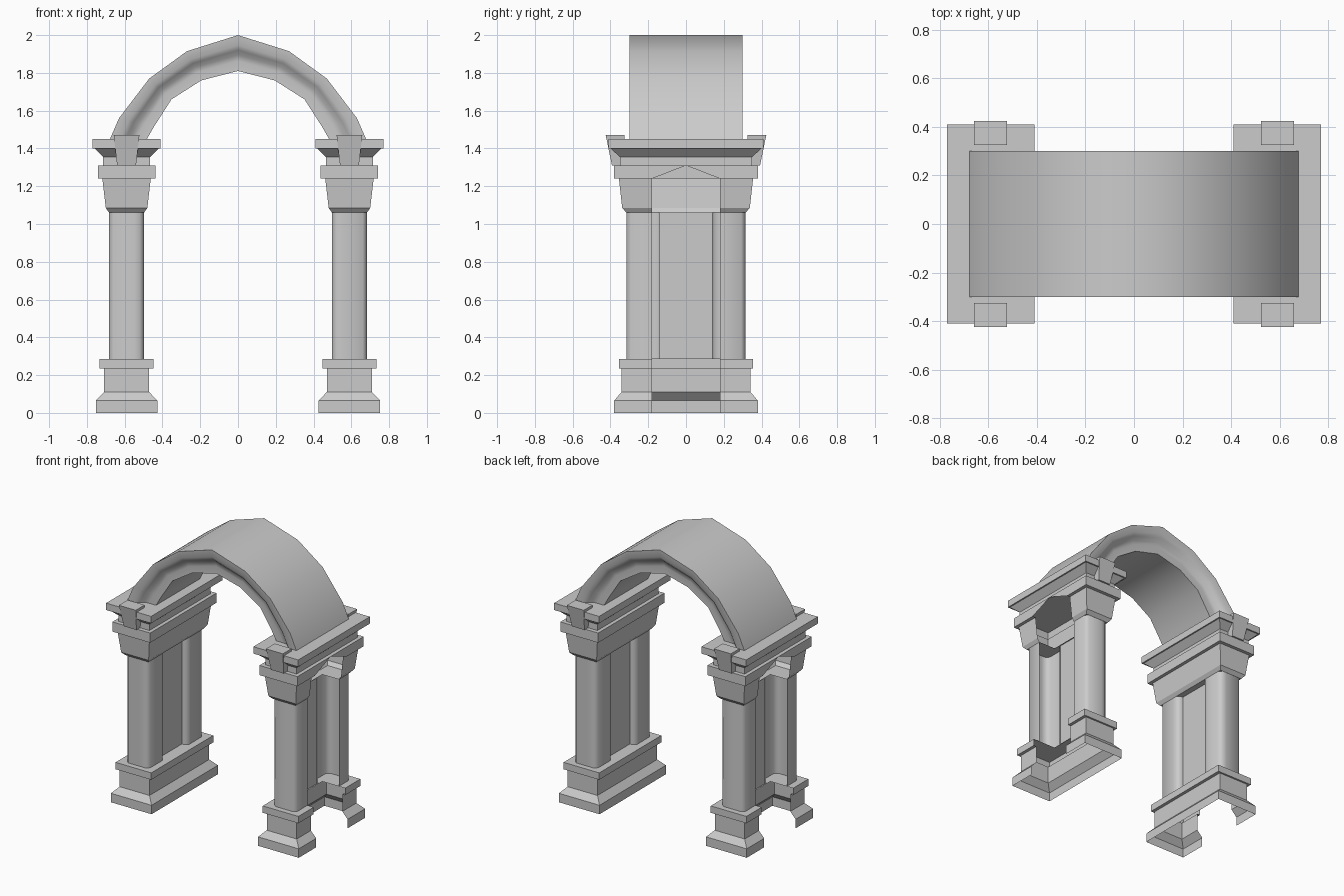
import bpy, bmesh, math
from mathutils import Vector

if "Cube" in bpy.data.objects:
    bpy.data.objects.remove(bpy.data.objects["Cube"])

CX = 0.59                      # pillar centre in x
CUT_X, CUT_Y = 0.55, 0.18      # open niche on the outer side
GABLE_LOW, GABLE_TOP = 1.24, 1.31


def cut_niche(bm):
    """Remove the shell inside the gabled niche on the outer side."""
    slope = (GABLE_TOP - GABLE_LOW) / CUT_Y
    planes = [((CUT_X, 0, 0), (1, 0, 0)),
              ((0, CUT_Y, 0), (0, 1, 0)), ((0, -CUT_Y, 0), (0, 1, 0)),
              ((0, 0, GABLE_TOP), (0, slope, 1)), ((0, 0, GABLE_TOP), (0, -slope, 1))]
    for co, no in planes:
        bmesh.ops.bisect_plane(bm, geom=bm.verts[:] + bm.edges[:] + bm.faces[:],
                               plane_co=co, plane_no=no, dist=1e-5)
    dead = []
    for f in bm.faces:
        c = f.calc_center_median()
        if c.x > CUT_X + 1e-4 and abs(c.y) < CUT_Y - 1e-4 and c.z < GABLE_TOP - slope * abs(c.y) - 1e-4:
            dead.append(f)
    bmesh.ops.delete(bm, geom=dead, context='FACES')


def finish(name, bm, mirror=(True, False), niche=False, smooth=None):
    bmesh.ops.recalc_face_normals(bm, faces=bm.faces[:])
    if niche:
        cut_niche(bm)
    me = bpy.data.meshes.new(name)
    bm.to_mesh(me)
    bm.free()
    ob = bpy.data.objects.new(name, me)
    bpy.context.collection.objects.link(ob)
    if smooth:
        bpy.ops.object.select_all(action='DESELECT')
        ob.select_set(True)
        bpy.context.view_layer.objects.active = ob
        bpy.ops.object.shade_smooth_by_angle(angle=math.radians(smooth))
    if any(mirror):
        m = ob.modifiers.new("mirror", 'MIRROR')
        m.use_axis = (mirror[0], mirror[1], False)
        m.use_mirror_merge = False
    return ob


def loft(rings, bottom=True, top=True):
    """Skin a list of closed point rings."""
    bm = bmesh.new()
    vr = [[bm.verts.new(p) for p in r] for r in rings]
    n = len(vr[0])
    for a, b in zip(vr, vr[1:]):
        for i in range(n):
            j = (i + 1) % n
            bm.faces.new((a[i], a[j], b[j], b[i]))
    if bottom:
        bm.faces.new(vr[0][::-1])
    if top:
        bm.faces.new(vr[-1])
    return bm


def rects(profile):
    return [[(CX + sx * hx, sy * hy, z) for sx, sy in ((-1, -1), (1, -1), (1, 1), (-1, 1))]
            for hx, hy, z in profile]


# Plinth: open-bottomed moulded shell
finish("plinth", loft(rects([(.163, .38, 0), (.163, .38, .065), (.12, .342, .11), (.12, .342, .235),
                             (.143, .355, .235), (.143, .355, .285)]), bottom=False), niche=True)

# Columns: rounded square shafts, front and back
h, a, cy = .0925, .07, .222
shape = [(h, -a), (h, a), (a, h), (-a, h), (-h, a), (-h, -a), (-a, -h), (a, -h)]
finish("column", loft([[(CX + x, y - cy, z) for x, y in shape] for z in (.285, 1.06)],
                      bottom=False, top=False), mirror=(True, True), niche=True, smooth=60)

# Panel between the columns
bm = bmesh.new()
bm.faces.new([bm.verts.new((.54, y, z)) for y, z in ((-.14, .285), (-.14, 1.06), (.14, 1.06), (.14, .285))])
finish("panel", bm)

# Capital with its square band
finish("capital", loft(rects([(.0925, .315, 1.06), (.11, .338, 1.085), (.128, .355, 1.24),
                              (.152, .38, 1.24), (.152, .38, 1.31)])), niche=True)

# Cornice
finish("cornice", loft(rects([(.125, .35, 1.31), (.125, .35, 1.355), (.17, .40, 1.40),
                              (.18, .41, 1.40), (.18, .41, 1.45)])))

# Tapered bracket on each cornice end
finish("bracket", loft([[(CX - w, -.325, z), (CX - w, -d, z), (CX + w, -d, z), (CX + w, -.325, z)]
                        for w, d, z in ((.05, .392, 1.31), (.068, .425, 1.47))]), mirror=(True, True))

# Arch: moulded section swept along outer and inner polygons
outer = [(.68, 1.445), (.63, 1.56), (.47, 1.77), (.27, 1.915), (0, 2.0)]
inner = [(.485, 1.445), (.445, 1.515), (.352, 1.66), (.195, 1.76), (0, 1.81)]
outer += [(-x, z) for x, z in outer[-2::-1]]
inner += [(-x, z) for x, z in inner[-2::-1]]
half = [(0, .30), (.28, .295), (.42, .28), (.55, .255), (.72, .25), (1, .25)]
section = [(t, -y) for t, y in half] + [(t, y) for t, y in half[::-1]]
rings = []
for o, i in zip(outer, inner):
    o, i = Vector((o[0], 0, o[1])), Vector((i[0], 0, i[1]))
    rings.append([o.lerp(i, t) + Vector((0, y, 0)) for t, y in section])
finish("arch", loft(rings), mirror=(False, False), smooth=50)
